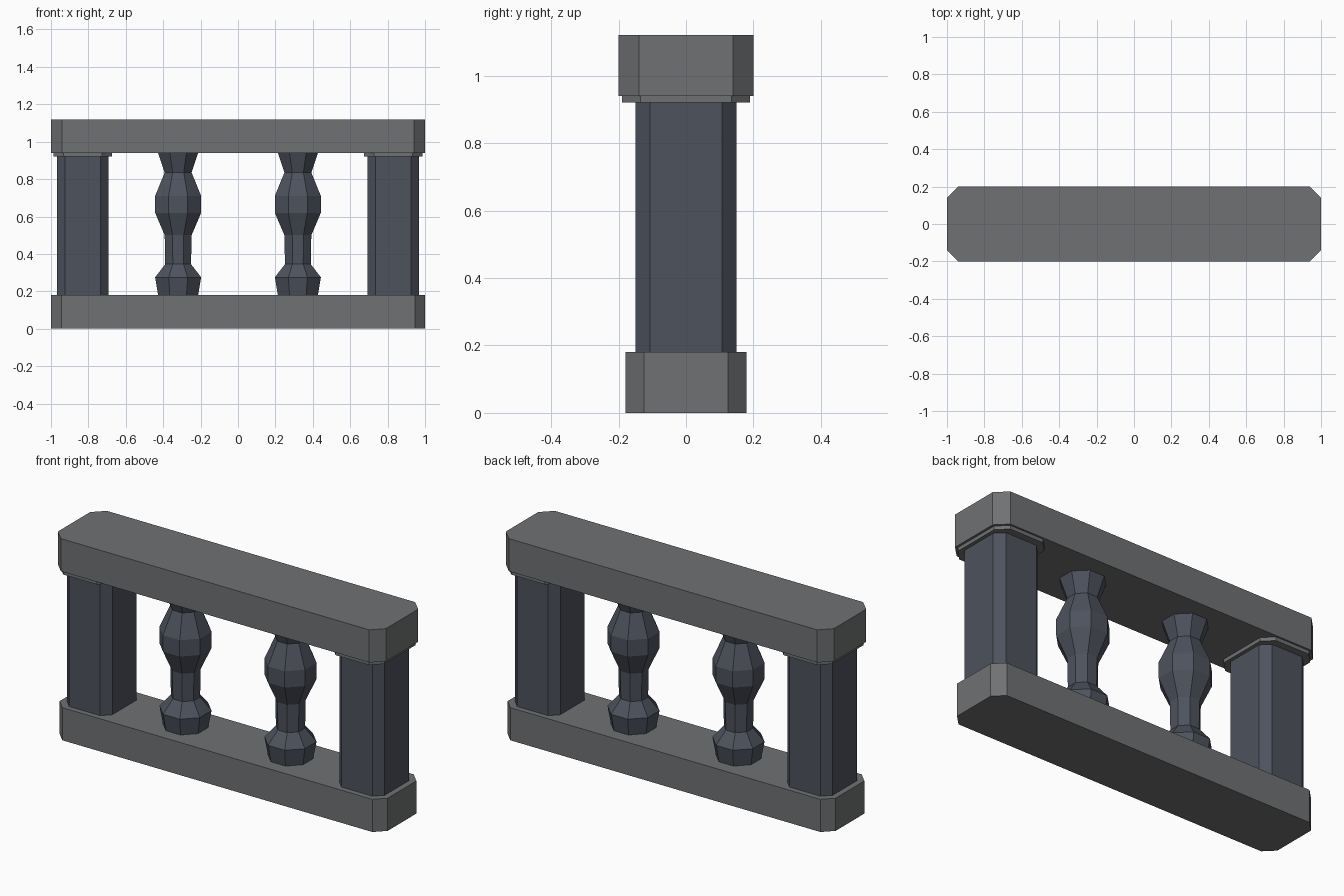
import bpy, bmesh, math

if "Cube" in bpy.data.objects:
    bpy.data.objects.remove(bpy.data.objects["Cube"])


def material(name, rgb):
    m = bpy.data.materials.new(name)
    m.diffuse_color = (*rgb, 1)
    m.use_nodes = True
    m.node_tree.nodes["Principled BSDF"].inputs["Base Color"].default_value = m.diffuse_color
    return m


slab_grey = material("slab_grey", (0.16, 0.165, 0.17))
post_blue = material("post_blue_grey", (0.075, 0.085, 0.11))


def loft(name, rings, x, mat):
    """Skin a stack of equal-sized point rings, close both ends."""
    bm = bmesh.new()
    loops = [[bm.verts.new(p) for p in ring] for ring in rings]
    n = len(loops[0])
    for a, b in zip(loops, loops[1:]):
        for i in range(n):
            j = (i + 1) % n
            bm.faces.new((a[i], a[j], b[j], b[i]))
    bm.faces.new(loops[0][::-1])
    bm.faces.new(loops[-1])
    me = bpy.data.meshes.new(name)
    bm.to_mesh(me)
    bm.free()
    me.materials.append(mat)
    ob = bpy.data.objects.new(name, me)
    ob.location.x = x
    bpy.context.collection.objects.link(ob)


def block(name, x, hx, hy, z0, z1, c, mat):
    """Box with its four upright corners cut off by c."""
    pts = [(hx, -hy + c), (hx, hy - c), (hx - c, hy), (-hx + c, hy),
           (-hx, hy - c), (-hx, -hy + c), (-hx + c, -hy), (hx - c, -hy)]
    loft(name, [[(px, py, z) for px, py in pts] for z in (z0, z1)], x, mat)


def baluster(name, x):
    # (half width across flats, height)
    profile = [(0.107, 0.18), (0.123, 0.275), (0.069, 0.345), (0.072, 0.50),
               (0.123, 0.62), (0.123, 0.71), (0.072, 0.835), (0.107, 0.94)]
    k = 1 / math.cos(math.pi / 8)
    angles = [math.pi * (i + 0.5) / 4 for i in range(8)]
    loft(name, [[(r * k * math.cos(a), r * k * math.sin(a), z) for a in angles]
                for r, z in profile], x, post_blue)


# Long slabs
block("base_slab", 0, 1.0, 0.18, 0, 0.18, 0.055, slab_grey)
block("top_rail", 0, 1.0, 0.20, 0.94, 1.12, 0.06, slab_grey)

# End posts, their cap plates and the turned balusters
for side, s in (("left", -1), ("right", 1)):
    block(side + "_post", s * 0.83, 0.138, 0.15, 0.18, 0.92, 0.044, post_blue)
    block(side + "_cap_plate", s * 0.83, 0.157, 0.19, 0.92, 0.94, 0.055, slab_grey)
    baluster(side + "_baluster", s * 0.32)
